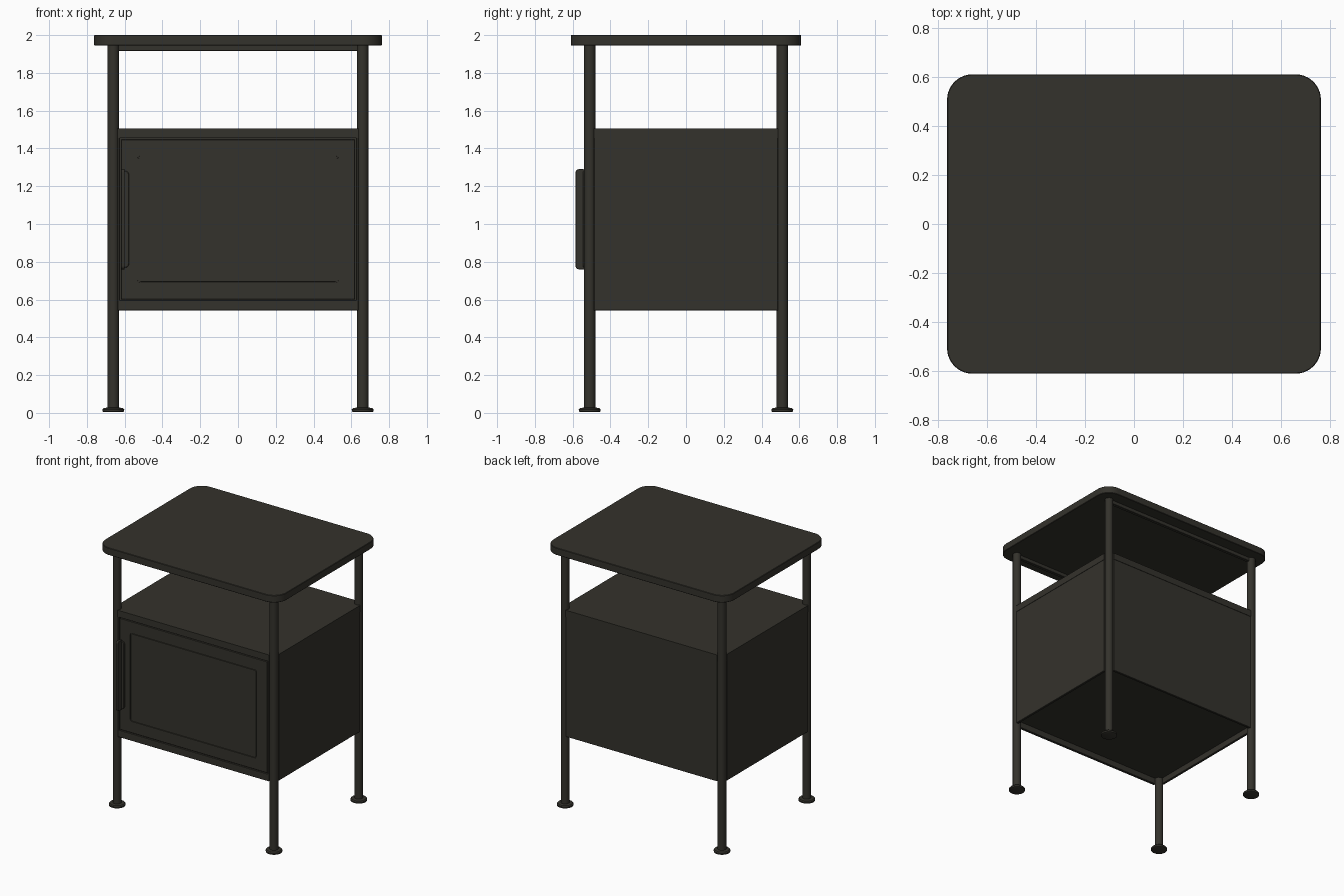
import bpy, bmesh, math
from mathutils import Matrix

cube = bpy.data.objects.get("Cube")
if cube:
    bpy.data.objects.remove(cube, do_unlink=True)

mat = bpy.data.materials.new("dark_olive_metal")
mat.use_nodes = True
COLOUR = (0.034, 0.032, 0.025, 1)
mat.diffuse_color = COLOUR
mat.node_tree.nodes["Principled BSDF"].inputs["Base Color"].default_value = COLOUR


def finish(name, bm, matrix=None):
    bmesh.ops.recalc_face_normals(bm, faces=bm.faces)
    if matrix:
        bm.transform(matrix)
    mesh = bpy.data.meshes.new(name)
    bm.to_mesh(mesh)
    bm.free()
    mesh.materials.append(mat)
    obj = bpy.data.objects.new(name, mesh)
    bpy.context.collection.objects.link(obj)
    bpy.ops.object.select_all(action='DESELECT')
    obj.select_set(True)
    bpy.context.view_layer.objects.active = obj
    bpy.ops.object.shade_smooth_by_angle(angle=math.radians(35))


def loft(name, rings, matrix=None, seg=6):
    """Skin rounded-rectangle rings (half width, half depth, radius, level)."""
    bm = bmesh.new()
    loops = []
    for hw, hd, r, z in rings:
        loop = []
        for corner, (sx, sy) in enumerate([(1, 1), (-1, 1), (-1, -1), (1, -1)]):
            for i in range(seg + 1):
                a = (corner + i / seg) * math.pi / 2
                loop.append(bm.verts.new((sx * (hw - r) + r * math.cos(a),
                                          sy * (hd - r) + r * math.sin(a), z)))
        loops.append(loop)
    for a, b in zip(loops, loops[1:]):
        for i in range(len(a)):
            j = (i + 1) % len(a)
            bm.faces.new((a[i], a[j], b[j], b[i]))
    bm.faces.new(loops[0])
    bm.faces.new(loops[-1])
    bmesh.ops.remove_doubles(bm, verts=bm.verts, dist=1e-5)
    finish(name, bm, matrix)


def box(name, x, y, z, bevel=0.002):
    bm = bmesh.new()
    bmesh.ops.create_cube(bm, size=1)
    for v in bm.verts:
        for i, (lo, hi) in enumerate((x, y, z)):
            v.co[i] = lo if v.co[i] < 0 else hi
    bmesh.ops.bevel(bm, geom=bm.edges[:], offset=bevel, segments=1, affect='EDGES')
    finish(name, bm)


def notched_slab(name, outer, inner, z):
    """Rectangular slab with its four corners cut out around the legs."""
    (ox, oy), (ix, iy) = outer, inner
    quarter = [(ox, iy), (ix, iy), (ix, oy)]
    outline = []
    for sx, sy in ((1, 1), (-1, 1), (-1, -1), (1, -1)):
        part = quarter if sx * sy > 0 else quarter[::-1]
        outline += [(sx * px, sy * py) for px, py in part]
    bm = bmesh.new()
    face = bm.faces.new([bm.verts.new((px, py, z[0])) for px, py in outline])
    grown = bmesh.ops.extrude_face_region(bm, geom=[face])["geom"]
    for v in grown:
        if isinstance(v, bmesh.types.BMVert):
            v.co.z = z[1]
    finish(name, bm)


def round_rings(profile):
    return [(r, r, r, z) for r, z in profile]


# Table top with softened rim
W, D = 0.762, 0.61
loft("table_top", [(W - 0.003, D - 0.003, 0.1, 1.945), (W, D, 0.103, 1.948),
                   (W, D, 0.103, 1.997), (W - 0.003, D - 0.003, 0.1, 2.0)], seg=10)

# Tubular legs on round levelling feet
LX, LY = 0.66, 0.51
for sx, side in ((1, "left"), (-1, "right")):
    for sy, end in ((-1, "front"), (1, "back")):
        place = Matrix.Translation((sx * LX, sy * LY, 0))
        loft(f"{end}_{side}_leg", round_rings([(0.03, 0.02), (0.03, 1.946)]), place)
        loft(f"{end}_{side}_foot",
             round_rings([(0.05, 0.004), (0.057, 0.007), (0.058, 0.018),
                          (0.052, 0.025), (0.033, 0.028)]), place)

# Cabinet shell, flush with the outside of the legs and fitted between them
X, Y = 0.687, 0.537
IX, IY = 0.637, 0.487
BOTTOM = 0.542
notched_slab("shelf", (X, Y), (IX, IY), (1.455, 1.505))
notched_slab("bottom_panel", (X - 0.01, Y - 0.01), (IX, IY), (0.588, 0.598))
for s, side in ((1, "left"), (-1, "right")):
    box(f"{side}_panel", sorted((s * (X - 0.002), s * (X - 0.02))), (-IY, IY), (BOTTOM, 1.456))
    box(f"{side}_front_stile", sorted((s * 0.625, s * IX)), (2 - Y - 2, -IY), (0.59, 1.456))
box("back_panel", (-IX, IX), (Y - 0.02, Y - 0.002), (BOTTOM, 1.456))
box("front_bottom_rail", (-IX, IX), (-Y, 0.02 - Y), (BOTTOM, 0.597))

# Rails joining the legs under the top
for s, end in ((-1, "front"), (1, "back")):
    box(f"{end}_top_rail", (-LX, LX), sorted((s * 0.498, s * 0.522)), (1.917, 1.946))

# Door with a rounded rectangular groove
door_place = Matrix.Translation((0, 0, 1.025)) @ Matrix.Rotation(math.pi / 2, 4, 'X')
DW, DH, PW, PH, F = 0.62, 0.424, 0.533, 0.336, 0.535
loft("door", [(DW, DH, 0.004, F - 0.03), (DW, DH, 0.004, F - 0.003),
              (DW - 0.003, DH - 0.003, 0.003, F),
              (PW, PH, 0.018, F), (PW - 0.001, PH - 0.001, 0.017, F - 0.006),
              (PW - 0.005, PH - 0.005, 0.014, F - 0.006),
              (PW - 0.006, PH - 0.006, 0.013, F)], door_place)

# Upright door handle: a rounded grip plate and its mounting flange
grip_place = Matrix.Translation((-0.61, -0.555, 1.025)) @ Matrix.Rotation(math.pi / 2, 4, 'Y')
loft("handle_grip", [(0.263, 0.028, 0.016, -0.01), (0.265, 0.03, 0.018, -0.008),
                     (0.265, 0.03, 0.018, 0.008), (0.263, 0.028, 0.016, 0.01)], grip_place)
flange_place = Matrix.Translation((-0.596, 0, 1.025)) @ Matrix.Rotation(math.pi / 2, 4, 'X')
loft("handle_flange", [(0.018, 0.255, 0.016, F - 0.002), (0.018, 0.255, 0.016, F + 0.006),
                       (0.015, 0.252, 0.013, F + 0.009)], flange_place)
